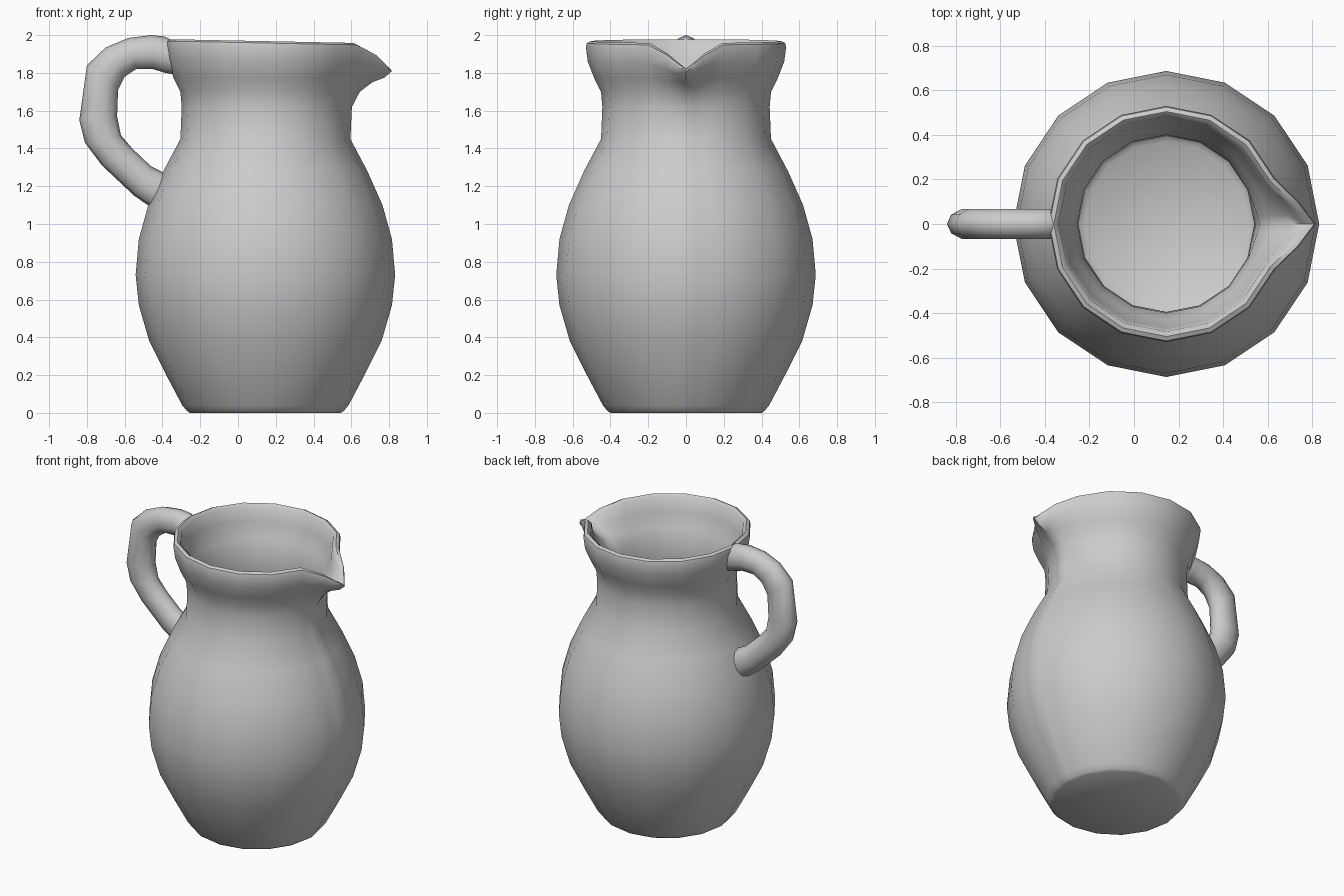
import bpy, bmesh, math

if "Cube" in bpy.data.objects:
    bpy.data.objects.remove(bpy.data.objects["Cube"])

CX = 0.145  # body axis


def finish(bm, name, angle):
    bmesh.ops.recalc_face_normals(bm, faces=bm.faces)
    me = bpy.data.meshes.new(name)
    bm.to_mesh(me)
    bm.free()
    ob = bpy.data.objects.new(name, me)
    bpy.context.collection.objects.link(ob)
    bpy.ops.object.select_all(action='DESELECT')
    ob.select_set(True)
    bpy.context.view_layer.objects.active = ob
    bpy.ops.object.shade_smooth_by_angle(angle=math.radians(angle))
    return ob


def loft(rings, name, angle):
    """Skin a list of closed rings and cap both ends."""
    bm = bmesh.new()
    vs = [[bm.verts.new(p) for p in ring] for ring in rings]
    n = len(vs[0])
    for a, b in zip(vs, vs[1:]):
        for i in range(n):
            j = (i + 1) % n
            bm.faces.new((a[i], a[j], b[j], b[i]))
    bm.faces.new(vs[0])
    bm.faces.new(vs[-1])
    return finish(bm, name, angle)


# Jug body: 16-sided profile, outside up, over the rim, and down the inside
# (radius, height, spout push, spout drop)
profile = [
    (0.40, 0.0, 0, 0), (0.415, 0.01, 0, 0), (0.44, 0.04, 0, 0),
    (0.53, 0.21, 0, 0), (0.615, 0.38, 0, 0), (0.67, 0.57, 0, 0),
    (0.687, 0.73, 0, 0), (0.67, 0.92, 0, 0), (0.62, 1.10, 0, 0),
    (0.54, 1.28, 0, 0), (0.45, 1.45, 0, 0), (0.443, 1.62, 0.015, 0),
    (0.45, 1.70, 0.05, 0), (0.485, 1.77, 0.08, 0.02),
    (0.52, 1.86, 0.11, 0.075), (0.53, 1.935, 0.14, 0.115),
    (0.525, 1.958, 0.14, 0.13), (0.505, 1.968, 0.135, 0.135),
    (0.483, 1.95, 0.13, 0.12), (0.47, 1.86, 0.10, 0.05),
    (0.43, 1.76, 0.05, 0), (0.40, 1.68, 0.02, 0), (0.395, 1.45, 0, 0),
    (0.49, 1.28, 0, 0), (0.57, 1.10, 0, 0), (0.62, 0.92, 0, 0),
    (0.637, 0.73, 0, 0), (0.62, 0.57, 0, 0), (0.565, 0.38, 0, 0),
    (0.41, 0.09, 0, 0), (0.37, 0.06, 0, 0),
]
# extra columns (angle, push weight, drop weight) shape the pouring lip
lip = {0: (1, 1), 5: (0.82, 0.75), 11.25: (0.6, 0.42)}
columns = [-11.25, -5, 0, 5, 11.25] + [22.5 * i for i in range(1, 16)]

rings = []
for r, z, push, drop in profile:
    ring = []
    for a in columns:
        off = (a + 11.25) % 22.5 - 11.25
        if abs(a) < 12:  # keep extra columns on the flat of the polygon
            off = 11.25 - abs(a)
            rr = r * math.cos(math.radians(11.25)) / math.cos(math.radians(off))
        else:
            rr = r
        wp, wd = lip.get(abs(a), (0, 0))
        t = math.radians(a)
        x = rr * math.cos(t)
        tilt = -0.02 * x if z > 1.8 else 0
        ring.append((CX + x + push * wp, rr * math.sin(t), z + tilt - drop * wd))
    rings.append(ring)
loft(rings, "jug_body", 50)

# Handle: elliptical sections spanning outer and inner side points in the xz plane
spans = [
    ((-0.355, 1.975), (-0.33, 1.79)), ((-0.39, 1.993), (-0.385, 1.80)),
    ((-0.46, 2.0), (-0.45, 1.82)), ((-0.58, 1.985), (-0.54, 1.82)),
    ((-0.70, 1.935), (-0.60, 1.78)), ((-0.80, 1.84), (-0.635, 1.71)),
    ((-0.84, 1.55), (-0.64, 1.57)), ((-0.81, 1.43), (-0.62, 1.47)),
    ((-0.72, 1.31), (-0.56, 1.40)), ((-0.55, 1.15), (-0.46, 1.305)),
    ((-0.485, 1.105), (-0.40, 1.275)), ((-0.445, 1.08), (-0.365, 1.25)),
]
rings = []
for (ox, oz), (ix, iz) in spans:
    mx, mz, hx, hz = (ox + ix) / 2, (oz + iz) / 2, (ox - ix) / 2, (oz - iz) / 2
    ring = []
    for i in range(10):
        t = math.tau * i / 10
        ring.append((mx + hx * math.cos(t), 0.072 * math.sin(t), mz + hz * math.cos(t)))
    rings.append(ring)
loft(rings, "handle", 50)
